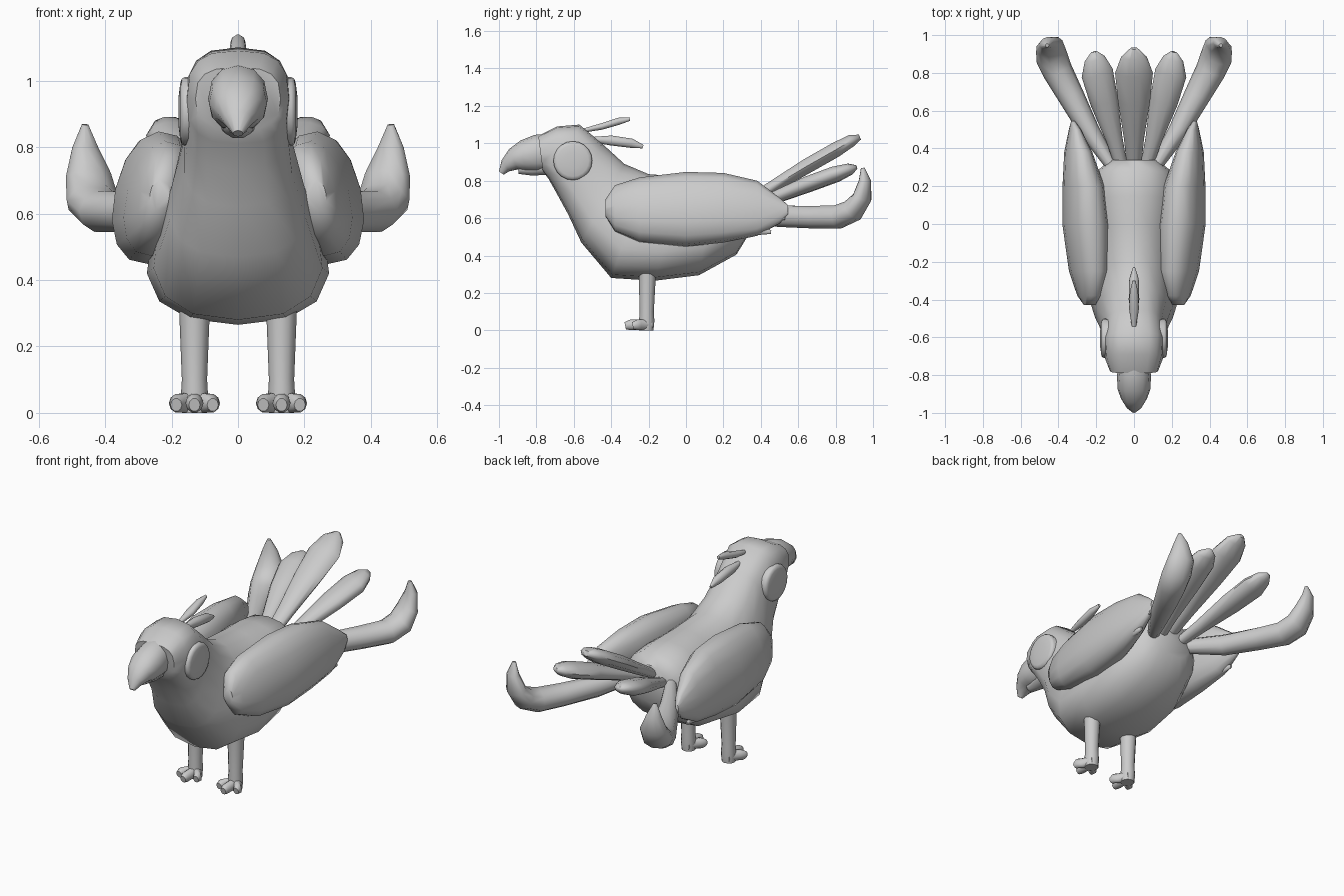
import bpy, bmesh, math
from mathutils import Vector

grey = bpy.data.materials.new("plain_grey")
grey.diffuse_color = (0.6, 0.6, 0.6, 1)


def finish(name, bm, angle=50):
    bmesh.ops.recalc_face_normals(bm, faces=bm.faces)
    me = bpy.data.meshes.new(name)
    bm.to_mesh(me)
    bm.free()
    ob = bpy.data.objects.new(name, me)
    bpy.context.collection.objects.link(ob)
    me.materials.append(grey)
    bpy.ops.object.select_all(action='DESELECT')
    ob.select_set(True)
    bpy.context.view_layer.objects.active = ob
    bpy.ops.object.shade_smooth_by_angle(angle=math.radians(angle))
    return ob


def loft(name, rings, angle=50):
    """Skin a list of equal-length point rings and cap both ends."""
    bm = bmesh.new()
    vs = [[bm.verts.new(p) for p in r] for r in rings]
    n = len(vs[0])
    for a, b in zip(vs, vs[1:]):
        for i in range(n):
            j = (i + 1) % n
            bm.faces.new((a[i], a[j], b[j], b[i]))
    bm.faces.new(vs[0])
    bm.faces.new(vs[-1])
    return finish(name, bm, angle)


def oval(c, u, v, n, pear=0.0, power=1.0):
    """Ring around c with half axes u and v; pear widens it low down, power < 1 squares it."""
    out = []
    for i in range(n):
        a = 2 * math.pi * i / n
        co, si = (math.copysign(abs(f) ** power, f) for f in (math.cos(a), math.sin(a)))
        out.append(c + u * co * (1 - pear * si) + v * si)
    return out


def trunk(name, rows, n=14, angle=50):
    """Rows: top y, top z, bottom y, bottom z, half width, pear, power."""
    rings = []
    for ty, tz, by, bz, w, k, p in rows:
        t, b = Vector((0, ty, tz)), Vector((0, by, bz))
        rings.append(oval((t + b) / 2, Vector((w, 0, 0)), (t - b) / 2, n, k, p))
    return loft(name, rings, angle)


def feather(name, rows, across, n=10):
    """Rows: x, y, z, half width, half thickness along the spine."""
    pts = [Vector(r[:3]) for r in rows]
    across = Vector(across).normalized()
    rings = []
    for i, r in enumerate(rows):
        t = pts[min(i + 1, len(pts) - 1)] - pts[max(i - 1, 0)]
        up = across.cross(t).normalized()
        rings.append(oval(pts[i], across * r[3], up * r[4], n))
    return loft(name, rings, 60)


# Body and head in one skin
trunk("body", [
    (-0.79, 1.04, -0.765, 0.85, 0.128, 0, .7),
    (-0.69, 1.09, -0.735, 0.81, 0.153, 0, .7),
    (-0.57, 1.10, -0.69, 0.73, 0.160, 0, .7),
    (-0.45, 1.00, -0.63, 0.62, 0.165, 0.1, .75),
    (-0.33, 0.89, -0.56, 0.47, 0.200, 0.2, .8),
    (-0.20, 0.835, -0.40, 0.28, 0.240, 0.3, .85),
    (0.0, 0.82, -0.17, 0.265, 0.257, 0.32, .85),
    (0.15, 0.81, 0.07, 0.295, 0.25, 0.2, .85),
    (0.28, 0.79, 0.27, 0.405, 0.205, 0.05, .85),
    (0.34, 0.74, 0.34, 0.52, 0.12, 0, .9)], 16)

# Beak, hooked upper half and short lower half
trunk("upper_beak", [
    (-0.75, 1.05, -0.75, 0.85, 0.085, 0, .9),
    (-0.81, 1.045, -0.80, 0.845, 0.09, 0, .9),
    (-0.885, 1.015, -0.86, 0.85, 0.087, 0, .9),
    (-0.945, 0.97, -0.90, 0.86, 0.070, 0, .9),
    (-0.985, 0.91, -0.945, 0.85, 0.044, 0, 1),
    (-1.0, 0.85, -0.975, 0.832, 0.015, 0, 1)], 12)
trunk("lower_beak", [
    (-0.73, 0.93, -0.74, 0.83, 0.06, 0, 1),
    (-0.83, 0.91, -0.82, 0.825, 0.05, 0, 1),
    (-0.90, 0.89, -0.895, 0.835, 0.03, 0, 1)], 10)

# Crest feathers along the back of the head
X = (1, 0, 0)
feather("upper_crest", [(0, -0.54, 1.07, .012, .012), (0, -0.45, 1.09, .026, .018),
                        (0, -0.36, 1.118, .022, .020), (0, -0.30, 1.13, .008, .010)], X)
feather("lower_crest", [(0, -0.50, 1.02, .012, .015), (0, -0.40, 1.015, .028, .028),
                        (0, -0.29, 1.0, .025, .026), (0, -0.23, 0.982, .006, .010)], X)

# Tail centre feather
feather("tail_centre", [(0, .27, .655, .035, .025), (0, .45, .76, .053, .033),
                        (0, .65, .88, .085, .042), (0, .80, .965, .10, .042),
                        (0, .885, 1.015, .068, .034), (0, .93, 1.033, .02, .015)], X)

for s, side in ((1, "left"), (-1, "right")):
    # Inner and curled outer tail feathers
    feather("tail_inner_" + side,
            [(s * .06, .28, .635, .03, .025), (s * .105, .45, .70, .045, .033),
             (s * .158, .65, .78, .075, .044), (s * .195, .80, .835, .085, .044),
             (s * .208, .875, .862, .055, .032), (s * .213, .91, .872, .018, .012)],
            (1, -s * .28, 0))
    feather("tail_outer_" + side,
            [(s * .10, .28, .645, .03, .04), (s * .24, .50, .61, .055, .06),
             (s * .335, .68, .605, .070, .063), (s * .405, .81, .606, .080, .066),
             (s * .438, .89, .64, .085, .062), (s * .449, .942, .71, .076, .048),
             (s * .46, .957, .80, .042, .032), (s * .46, .945, .868, .01, .01)],
            (1, -s * .45, 0))

    # Wing: y, top x, top z, bottom x, bottom z, half thickness
    rings = []
    for y, xt, zt, xb, zb, t in [
            (-0.43, .23, .70, .24, .61, .03), (-0.38, .205, .775, .26, .53, .062),
            (-0.25, .195, .815, .285, .475, .095), (0, .21, .845, .30, .45, .117),
            (.2, .225, .84, .31, .47, .103), (.38, .265, .80, .325, .505, .068),
            (.5, .30, .71, .325, .57, .030), (.545, .32, .67, .325, .62, .01)]:
        a, b = Vector((s * xt, y, zt)), Vector((s * xb, y, zb))
        v = (a - b) / 2
        u = Vector((s * v.z, 0, -v.x * s)).normalized() * t
        rings.append(oval((a + b) / 2, u, v, 14, 0, .92))
    loft("wing_" + side, rings)
    # Feather tips on the trailing edge
    for i, (y, z) in enumerate(((.455, .525), (.53, .60))):
        feather(f"wing_tip_{i + 1}_{side}",
                [(s * .31, y - .25, z + .01, .035, .045), (s * .322, y - .10, z + .015, .03, .035),
                 (s * .325, y, z, .006, .01)], X)

    # Eye: shallow rounded disc
    rings = []
    for x, r in ((.11, .104), (.160, .104), (.170, .098), (.174, .084), (.179, .045)):
        rings.append([Vector((s * x, -.605 + r * math.cos(k * math.pi / 10),
                              .907 + r * math.sin(k * math.pi / 10))) for k in range(20)])
    loft("eye_" + side, rings, 60)

    # Leg
    rings = [oval(Vector((s * .131, y, z)), Vector((r, 0, 0)), Vector((0, r, 0)), 12)
             for y, z, r in ((-.207, .36, .048), (-.207, .28, .045), (-.21, .10, .038),
                             (-.21, .05, .041), (-.212, .0, .038))]
    loft("leg_" + side, rings)
    # Three toes spreading forward from the leg
    for i, (dx, y) in enumerate(((-.05, -.285), (0, -.325), (.05, -.285))):
        cx = s * .131
        feather(f"toe_{i + 1}_{side}",
                [(cx, -.18, .033, .028, .033), (cx + dx * .6, -.24, .030, .027, .030),
                 (cx + dx, y + .025, .029, .027, .029), (cx + dx * 1.1, y, .024, .017, .02)], X)
